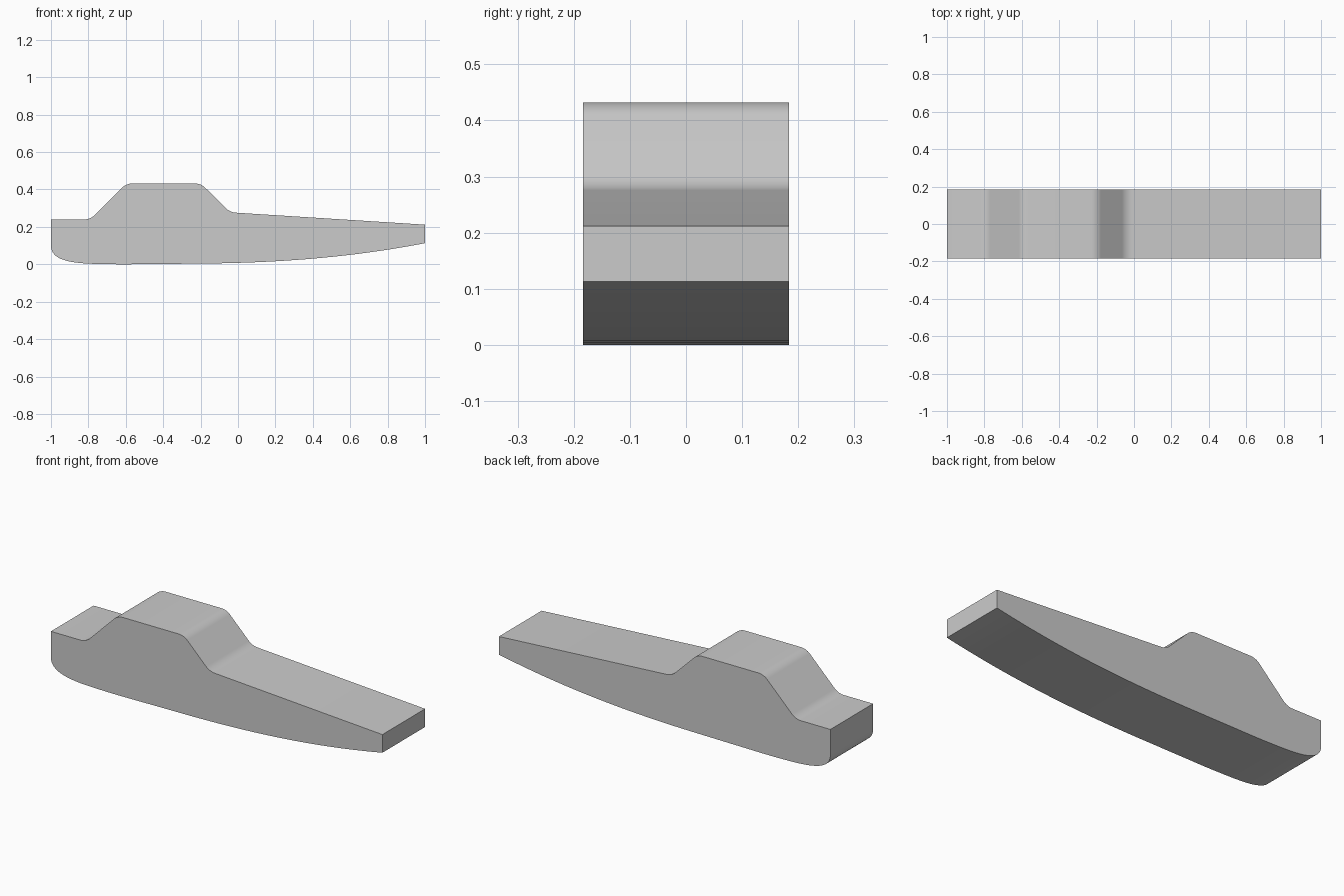
import bpy, bmesh, math
from mathutils import Vector
from mathutils.geometry import interpolate_bezier

HALF_WIDTH = 0.184

old = bpy.data.objects.get("Cube")
if old:
    bpy.data.objects.remove(old, do_unlink=True)


def curve(a, b, c, d, steps):
    """Points on a cubic curve in the side profile."""
    return [p.to_2d() for p in interpolate_bezier(*(Vector((*q, 0)) for q in (a, b, c, d)), steps)]


def rounded(before, corner, after, reach, steps=7):
    """Replace a profile corner by a small arc."""
    c = Vector(corner)
    start = c + (Vector(before) - c).normalized() * reach
    end = c + (Vector(after) - c).normalized() * reach
    return curve(start, start.lerp(c, 0.6), end.lerp(c, 0.6), end, steps)


# Upper outline: rear deck, cabin and sloping bonnet
top = [(-1, 0.24), (-0.79, 0.24), (-0.597, 0.432), (-0.198, 0.432), (-0.043, 0.278), (1, 0.212)]
outline = [Vector(top[0])]
for before, corner, after in zip(top, top[1:], top[2:]):
    outline += rounded(before, corner, after, 0.03)
outline.append(Vector(top[-1]))

# Lower outline: rising nose, flat belly, rounded tail
outline += curve((1, 0.113), (0.62, 0.04), (0.25, 0.008), (-0.2, 0.004), 24)
outline += curve((-0.6, 0), (-0.68, 0), (-0.78, 0.002), (-0.82, 0.005), 5)
outline += curve((-0.82, 0.005), (-0.93, 0.013), (-1, 0.035), (-1, 0.1), 14)[1:]

# Extrude the outline across the width
bm = bmesh.new()
side = bm.faces.new([bm.verts.new((x, -HALF_WIDTH, z)) for x, z in outline])
grown = bmesh.ops.extrude_face_region(bm, geom=[side], use_keep_orig=True)
moved = [v for v in grown["geom"] if isinstance(v, bmesh.types.BMVert)]
bmesh.ops.translate(bm, verts=moved, vec=(0, 2 * HALF_WIDTH, 0))
bmesh.ops.recalc_face_normals(bm, faces=bm.faces)
mesh = bpy.data.meshes.new("car_body")
bm.to_mesh(mesh)
bm.free()
body = bpy.data.objects.new("car_body", mesh)
bpy.context.collection.objects.link(body)

# Plain grey finish
grey = bpy.data.materials.new("plain_grey")
grey.use_nodes = True
colour = (0.6, 0.6, 0.6, 1)
grey.diffuse_color = colour
grey.node_tree.nodes["Principled BSDF"].inputs["Base Color"].default_value = colour
mesh.materials.append(grey)

bpy.context.view_layer.objects.active = body
body.select_set(True)
bpy.ops.object.shade_smooth_by_angle(angle=math.radians(30))
